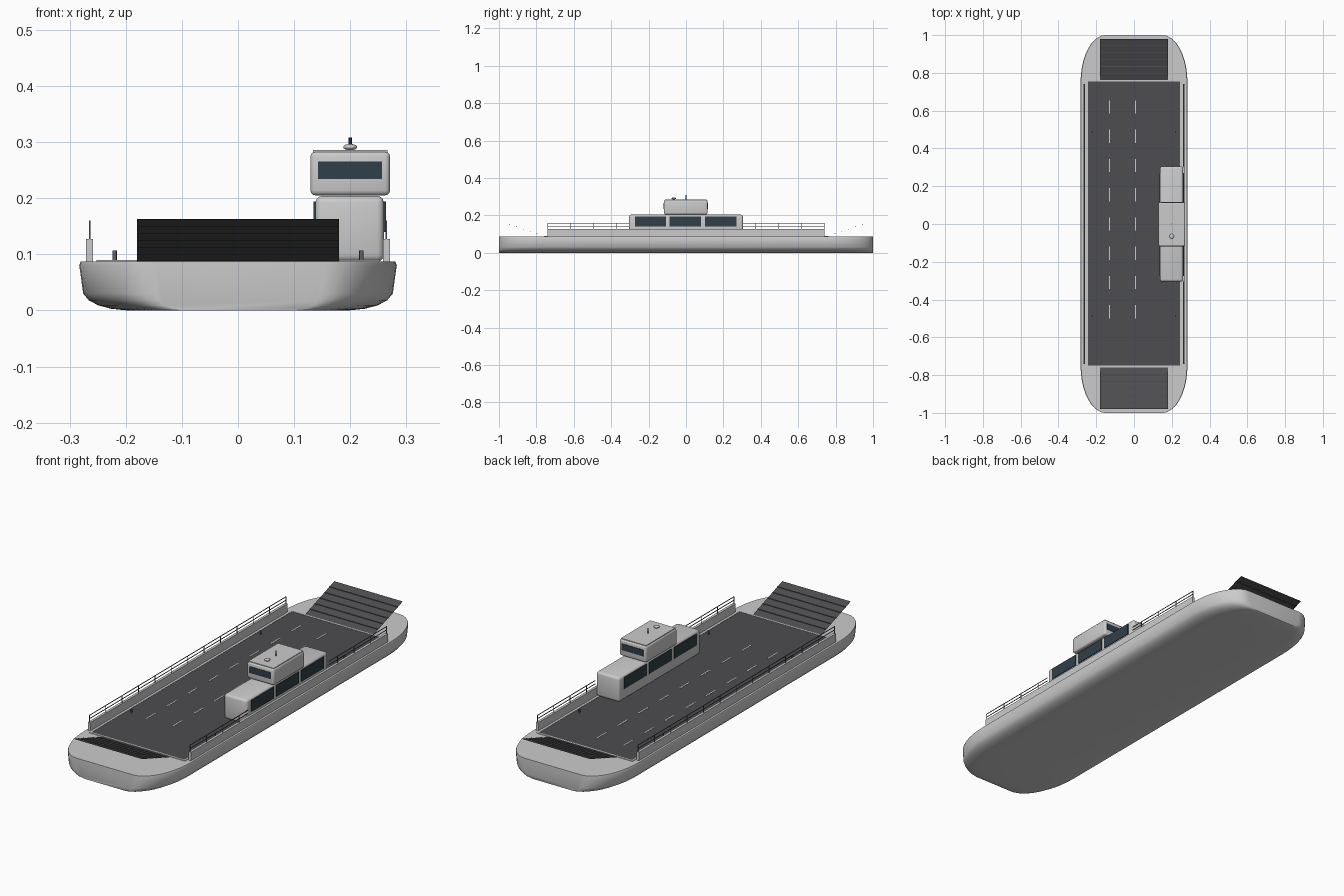
import bpy, bmesh, math

if "Cube" in bpy.data.objects:
    bpy.data.objects.remove(bpy.data.objects["Cube"])


def material(name, rgb):
    m = bpy.data.materials.new(name)
    m.diffuse_color = (*rgb, 1)
    m.use_nodes = True
    m.node_tree.nodes["Principled BSDF"].inputs["Base Color"].default_value = m.diffuse_color
    return m


DARK = material("dark_deck", (0.075, 0.075, 0.08))
GLASS = material("dark_glass", (0.03, 0.05, 0.065))
STEEL = material("dark_steel", (0.12, 0.12, 0.13))
PAINT = material("lane_paint", (0.6, 0.6, 0.6))


def finish(name, bm, mat=None, smooth=None):
    bmesh.ops.recalc_face_normals(bm, faces=bm.faces)
    me = bpy.data.meshes.new(name)
    bm.to_mesh(me)
    bm.free()
    ob = bpy.data.objects.new(name, me)
    bpy.context.collection.objects.link(ob)
    if mat:
        me.materials.append(mat)
    if smooth:
        bpy.ops.object.select_all(action='DESELECT')
        ob.select_set(True)
        bpy.context.view_layer.objects.active = ob
        bpy.ops.object.shade_smooth_by_angle(angle=math.radians(smooth))
    return ob


def add_box(bm, x0, x1, y0, y1, z0, z1):
    vs = bmesh.ops.create_cube(bm, size=1)["verts"]
    for v in vs:
        v.co.x = (x0 + x1) / 2 + v.co.x * (x1 - x0)
        v.co.y = (y0 + y1) / 2 + v.co.y * (y1 - y0)
        v.co.z = (z0 + z1) / 2 + v.co.z * (z1 - z0)


def boxes(name, specs, mat=None, bevel=0):
    bm = bmesh.new()
    for s in specs:
        add_box(bm, *s)
    if bevel:
        bmesh.ops.bevel(bm, geom=bm.edges[:], offset=bevel, segments=3,
                        profile=0.5, affect='EDGES')
    return finish(name, bm, mat, 35 if bevel else None)


def cylinder(name, x, y, z0, z1, r, mat=None):
    bpy.ops.mesh.primitive_cylinder_add(vertices=12, radius=r, depth=z1 - z0,
                                        location=(x, y, (z0 + z1) / 2))
    ob = bpy.context.object
    ob.name = name
    if mat:
        ob.data.materials.append(mat)
    bpy.ops.object.shade_smooth_by_angle()


# Hull: one cross-section lofted along y, narrowing at both rounded ends
half = [(0.70, 0), (0.80, 0.003), (0.88, 0.009), (0.94, 0.018), (0.975, 0.03),
        (1.0, 0.081), (0.99, 0.087)]
section = half + [(-x, z) for x, z in reversed(half)]
ends = [(0.75 + 0.25 * math.sin(a), 0.15 + 0.133 * math.cos(a))
        for a in [i * math.pi / 20 for i in range(11)]]
stations = [(-y, w) for y, w in reversed(ends)] + ends
bm = bmesh.new()
rings = [[bm.verts.new((w * x, y, z)) for x, z in section] for y, w in stations]
n = len(section)
for a, b in zip(rings, rings[1:]):
    for i in range(n):
        bm.faces.new((a[i], a[(i + 1) % n], b[(i + 1) % n], b[i]))
bm.faces.new(rings[0])
bm.faces.new(rings[-1])
finish("hull", bm, smooth=35)

# Vehicle deck with pale rim and lane dashes
boxes("vehicle_deck", [(-0.245, 0.245, -0.75, 0.755, 0.08, 0.0885)], DARK)
boxes("deck_rim", [(s * 0.248 - 0.004, s * 0.248 + 0.004, -0.758, 0.762, 0.08, 0.0895)
                   for s in (-1, 1)] +
      [(-0.244, 0.244, y - 0.004, y + 0.004, 0.08, 0.0895) for y in (-0.754, 0.758)])
boxes("lane_dashes", [(x - 0.003, x + 0.003, -0.5 + 0.155 * i, -0.43 + 0.155 * i,
                       0.088, 0.0895) for x in (-0.13, 0.007) for i in range(8)], PAINT)

# Raised loading ramps with cross ribs
for s, name in ((-1, "front_ramp"), (1, "rear_ramp")):
    bm = bmesh.new()
    pts = [(-0.18, 0.76, 0.088), (0.18, 0.76, 0.088),
           (0.18, 0.98, 0.163), (-0.18, 0.98, 0.163)]
    bm.faces.new([bm.verts.new((x, s * y, z)) for x, y, z in pts])
    ramp = finish(name, bm, DARK)
    if ramp.data.polygons[0].normal.z < 0:
        ramp.data.flip_normals()
    ribs = []
    for i in range(1, 6):
        t = i / 6
        y, z = s * (0.76 + 0.22 * t), 0.088 + 0.075 * t
        ribs.append((-0.18, 0.18, y - 0.002, y + 0.002, z - 0.001, z + 0.002))
    boxes(name + "_ribs", ribs, DARK)

# Bulwarks and railings; the starboard rail stops at the deckhouse
for s, name in ((-1, "port"), (1, "starboard")):
    x = s * 0.2645
    boxes(name + "_bulwark", [(x - 0.006, x + 0.006, -0.74, 0.74, 0.085, 0.127)])
    runs = [(-0.74, 0.74)] if s < 0 else [(-0.74, -0.305), (0.305, 0.74)]
    r = 0.0013
    rail = [(x - r, x + r, y0, y1, z - r, z + r) for y0, y1 in runs for z in (0.143, 0.159)]
    for i in range(13):
        y = -0.738 + i * 0.123
        if s < 0 or abs(y) > 0.3:
            rail.append((x - r, x + r, y - r, y + r, 0.125, 0.159))
    boxes(name + "_railing", rail, STEEL)

# Bollards
for x in (-0.22, 0.22):
    for y in (-0.485, 0.485):
        cylinder("bollard", x, y, 0.085, 0.107, 0.004, STEEL)

# Deckhouse with side windows
boxes("deckhouse", [(0.138, 0.26, -0.305, 0.305, 0.087, 0.204)], bevel=0.012)
boxes("deckhouse_windows", [(x - 0.003, x + 0.003, y - 0.084, y + 0.084, 0.14, 0.194)
                            for x in (0.138, 0.2605) for y in (-0.19, -0.003, 0.185)], GLASS)

# Wheelhouse with end windows and roof plate
boxes("wheelhouse", [(0.129, 0.271, -0.118, 0.115, 0.205, 0.283)], bevel=0.009)
boxes("wheelhouse_windows", [(0.143, 0.257, y - 0.002, y + 0.002, 0.234, 0.265)
                             for y in (-0.118, 0.115)], GLASS)
boxes("wheelhouse_roof", [(0.134, 0.266, -0.112, 0.109, 0.278, 0.2855)])

# Mast and radar dome
cylinder("mast", 0.2, 0, 0.283, 0.308, 0.0028, GLASS)
bpy.ops.mesh.primitive_uv_sphere_add(segments=20, ring_count=10, radius=0.0125,
                                     location=(0.2, -0.065, 0.291))
dome = bpy.context.object
dome.name = "radar_dome"
dome.scale.z = 0.45
bpy.ops.object.shade_smooth()
